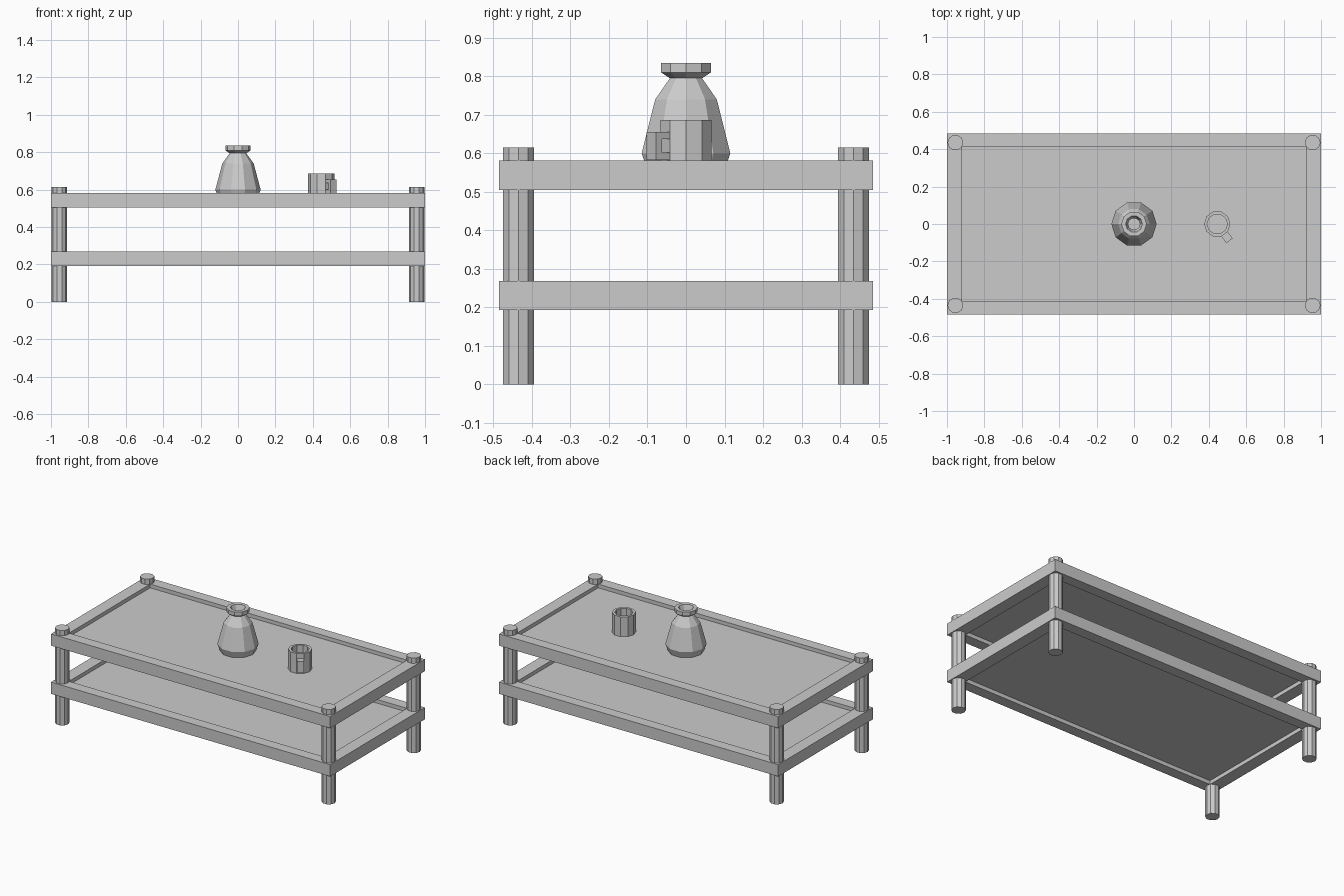
import bpy, bmesh
from math import cos, sin, tau, radians

if "Cube" in bpy.data.objects:
    bpy.data.objects.remove(bpy.data.objects["Cube"])

SIDES = 10


def finish(name, bm, loc=(0, 0, 0)):
    bmesh.ops.recalc_face_normals(bm, faces=bm.faces)
    mesh = bpy.data.meshes.new(name)
    bm.to_mesh(mesh)
    bm.free()
    obj = bpy.data.objects.new(name, mesh)
    obj.location = loc
    bpy.context.collection.objects.link(obj)
    return obj


def bridge(bm, a, b):
    n = len(a)
    for i in range(n):
        j = (i + 1) % n
        bm.faces.new((a[i], a[j], b[j], b[i]))


def lathe(name, profile, loc=(0, 0, 0)):
    """Turn (radius, z) points around z and cap both ends."""
    bm = bmesh.new()
    rings = [[bm.verts.new((r * cos(tau * i / SIDES), r * sin(tau * i / SIDES), z))
              for i in range(SIDES)] for r, z in profile]
    for a, b in zip(rings, rings[1:]):
        bridge(bm, a, b)
    bm.faces.new(rings[0])
    bm.faces.new(rings[-1])
    return finish(name, bm, loc)


def frame(name, z0, z1):
    """Rectangular rim with an open middle."""
    bm = bmesh.new()
    loops = [[bm.verts.new((sx * x, sy * y, z))
              for sx, sy in ((-1, -1), (1, -1), (1, 1), (-1, 1))]
             for x, y, z in ((1, .485, z0), (1, .485, z1), (.92, .415, z1), (.92, .415, z0))]
    for i in range(4):
        bridge(bm, loops[i], loops[(i + 1) % 4])
    return finish(name, bm)


def panel(name, z0, z1):
    bm = bmesh.new()
    bmesh.ops.create_cube(bm, size=1)
    bmesh.ops.scale(bm, vec=(1.84, .83, z1 - z0), verts=bm.verts)
    return finish(name, bm, (0, 0, (z0 + z1) / 2))


# Two framed shelves with recessed panels
for level, z in (("lower", .193), ("upper", .505)):
    frame(level + "_frame", z, z + .076)
    panel(level + "_panel", z + .025, z + .052)

# Corner posts
for side, x in (("left", -.955), ("right", .955)):
    for end, y in (("front", -.435), ("back", .435)):
        lathe(f"{end}_{side}_leg", [(.042, 0), (.042, .615)], (x, y, 0))

# Hollow vase
lathe("vase", [(.106, .557), (.121, .6), (.084, .74), (.044, .795), (.068, .81), (.068, .835),
               (.045, .835), (.032, .795), (.07, .735), (.105, .605), (.09, .58)])

# Hollow cup
CUP = (.445, 0, 0)
lathe("cup", [(.07, .557), (.07, .686), (.054, .686), (.054, .575)], CUP)

# Cup handle: C-shaped outline given thickness, standing on one cup facet
outline = [(.06, .655), (.111, .655), (.111, .583), (.06, .583),
           (.06, .602), (.093, .602), (.093, .637), (.06, .637)]
bm = bmesh.new()
sides = [[bm.verts.new((d, w, z)) for d, z in outline] for w in (-.021, .021)]
bridge(bm, *sides)
for s in sides:
    bm.faces.new(s)
handle = finish("cup_handle", bm, CUP)
handle.rotation_euler.z = radians(-54)
